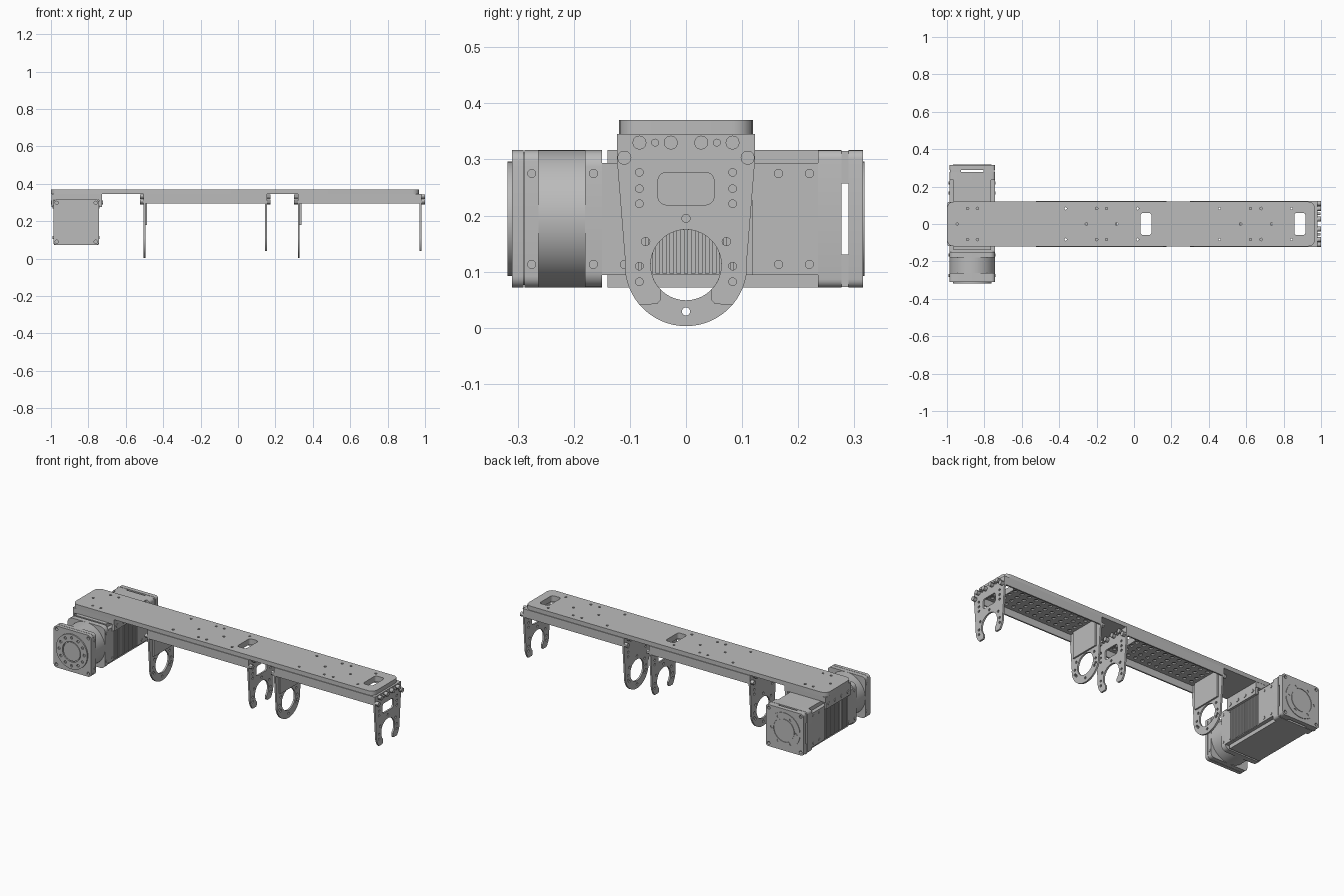
import bpy, bmesh, math
from mathutils import Matrix, Vector

if "Cube" in bpy.data.objects:
    bpy.data.objects.remove(bpy.data.objects["Cube"])

grey = bpy.data.materials.new("light_grey_metal")
grey.use_nodes = True
grey.diffuse_color = (0.5, 0.5, 0.5, 1)
grey.node_tree.nodes["Principled BSDF"].inputs["Base Color"].default_value = (0.5, 0.5, 0.5, 1)

parts = []
# Local u, v, normal directions for a sheet facing each axis
FRAMES = {
    "x": ((0, 1, 0), (0, 0, 1), (1, 0, 0)),
    "y": ((1, 0, 0), (0, 0, 1), (0, -1, 0)),
    "z": ((1, 0, 0), (0, 1, 0), (0, 0, 1)),
}


def frame(axis):
    return Matrix(FRAMES[axis]).transposed().to_4x4()


def finish(name, bm):
    bmesh.ops.remove_doubles(bm, verts=bm.verts, dist=1e-5)
    bmesh.ops.recalc_face_normals(bm, faces=bm.faces)
    mesh = bpy.data.meshes.new(name)
    bm.to_mesh(mesh)
    bm.free()
    mesh.materials.clear()
    mesh.materials.append(grey)
    obj = bpy.data.objects.new(name, mesh)
    bpy.context.collection.objects.link(obj)
    parts.append(obj)
    return obj


def circle(u, v, r, n=12):
    return arc(u, v, r, 0, 360 * (n - 1) / n, n)


def arc(u, v, r, a, b, n):
    angles = [math.radians(a + (b - a) * i / (n - 1)) for i in range(n)]
    return [(u + r * math.cos(t), v + r * math.sin(t)) for t in angles]


def rounded(u0, u1, v0, v1, r):
    corners = [(u1 - r, v1 - r), (u0 + r, v1 - r), (u0 + r, v0 + r), (u1 - r, v0 + r)]
    return [p for i, c in enumerate(corners) for p in arc(*c, r, 90 * i, 90 * i + 90, 6)]


def sheet(name, loops, axis, lo, hi):
    """Extrude an outline with holes between two positions on an axis."""
    curve = bpy.data.curves.new(name, "CURVE")
    curve.dimensions, curve.fill_mode = "2D", "BOTH"
    curve.extrude = (hi - lo) / 2
    for loop in loops:
        spline = curve.splines.new("POLY")
        spline.points.add(len(loop) - 1)
        for point, (u, v) in zip(spline.points, loop):
            point.co = (u, v, 0, 1)
        spline.use_cyclic_u = True
    temp = bpy.data.objects.new(name + "_outline", curve)
    bpy.context.collection.objects.link(temp)
    graph = bpy.context.evaluated_depsgraph_get()
    mesh = bpy.data.meshes.new_from_object(temp.evaluated_get(graph))
    bm = bmesh.new()
    bm.from_mesh(mesh)
    bpy.data.objects.remove(temp)
    bpy.data.meshes.remove(mesh)
    bm.transform(frame(axis))
    bmesh.ops.translate(bm, verts=bm.verts, vec=Vector(FRAMES["xyz"["xyz".index(axis)]][2]) * 0)
    shift = Vector((0, 0, 0))
    shift["xyz".index(axis)] = (lo + hi) / 2
    bmesh.ops.translate(bm, verts=bm.verts, vec=shift)
    return finish(name, bm)


def boxes(name, spans):
    bm = bmesh.new()
    for x0, x1, y0, y1, z0, z1 in spans:
        mat = Matrix.Translation(((x0 + x1) / 2, (y0 + y1) / 2, (z0 + z1) / 2))
        bmesh.ops.create_cube(bm, size=1, matrix=mat @ Matrix.Diagonal((x1 - x0, y1 - y0, z1 - z0, 1)))
    return finish(name, bm)


def cylinders(name, centres, axis, r, depth, n=12):
    bm = bmesh.new()
    for c in centres:
        bmesh.ops.create_cone(bm, cap_ends=True, segments=n, radius1=r, radius2=r,
                              depth=depth, matrix=Matrix.Translation(c) @ frame(axis))
    return finish(name, bm)


# Long top plate with slots and screw holes
SLOTS = [(0.035, 0.093), (0.857, 0.917)]
holes = [circle(x, s * 0.083, 0.007, 8) for s in (-1, 1)
         for x in (-0.89, -0.837, -0.365, -0.2, -0.147, 0.02, 0.457, 0.623, 0.68, 0.842)]
holes += [circle(x, 0, 0.007, 8) for x in (-0.945, -0.255, -0.093, 0.57, 0.735)]
slots = [rounded(a, b, -0.06, 0.06, 0.015) for a, b in SLOTS]
sheet("top_plate", [rounded(-1, 0.968, -0.119, 0.119, 0.035)] + slots + holes, "z", 0.345, 0.37)

# Bracket outlines
CZ, RO, RI = 0.112, 0.109, 0.063
SHOULDER = [(-0.123, 0.3), (-0.123, 0.34), (0.123, 0.34), (0.123, 0.3)]
ring_outline = SHOULDER + arc(0, CZ, RO, 5, -185, 40)
hook = arc(0, CZ, RO, 5, -40, 12) + [(0.052, 0.042), (0.045, 0.05)]
claw_outline = (SHOULDER + hook + arc(0, CZ, RI, -44, 224, 36)
                + [(-u, v) for u, v in reversed(hook)])
side_holes = [circle(s * 0.083, z, 0.007, 10) for s in (-1, 1)
              for z in (0.277, 0.248, 0.221, 0.11, 0.082)]
ring_holes = [circle(*p, 0.0075, 10) for p in arc(0, CZ, 0.083, 90, 390, 6)]
window = rounded(-0.05, 0.05, 0.219, 0.277, 0.015)
bolt_spots = [(s * y, z) for s in (-1, 1)
              for y, z in ((0.027, 0.33), (0.083, 0.33), (0.11, 0.303))]

# Two perforated channels, each with a ring bracket and a claw bracket
for label, x0, x1, slot in (("right", -0.505, 0.155, 0), ("left", 0.32, 0.98, 1)):
    a, b = SLOTS[slot]
    grid = [circle(x0 + 0.045 + 0.0475 * i, y, 0.011, 10)
            for i in range(13) for y in (-0.084, -0.042, 0, 0.042, 0.084)
            if not (a - 0.015 < x0 + 0.045 + 0.0475 * i < b + 0.015 and abs(y) < 0.08)]
    web = [(x0, -0.123), (x1, -0.123), (x1, 0.123), (x0, 0.123)]
    sheet(label + "_channel_web", [web, slots[slot]] + grid, "z", 0.336, 0.345)
    boxes(label + "_channel_flanges",
          [(x0, x1, -0.123, -0.115, 0.295, 0.34), (x0, x1, 0.115, 0.123, 0.295, 0.34)])
    sheet(label + "_ring_bracket",
          [ring_outline, circle(0, CZ, RI, 40)] + side_holes + ring_holes, "x", x0, x0 + 0.01)
    boxes(label + "_ring_backing", [(x0 + 0.01, x0 + 0.019, -0.09, 0.09, 0.18, 0.338)])
    sheet(label + "_claw_bracket",
          [claw_outline, window] + side_holes + ring_holes[:2] + ring_holes[-1:],
          "x", x1 - 0.01, x1)
    for end, x in (("ring", x0 - 0.008), ("claw", x1 + 0.008)):
        cylinders(f"{label}_{end}_bolts", [(x, y, z) for y, z in bolt_spots], "x", 0.0125, 0.024)
        cylinders(f"{label}_{end}_pins", [(x, s * 0.055, 0.33) for s in (-1, 1)], "x", 0.007, 0.018)

# Motor, running front to back under the plate
MX, MZ, H = -0.865, 0.194, 0.1225


def square(half, r):
    return rounded(MX - half, MX + half, MZ - half, MZ + half, r)


def motor_box(hx, hz, y0, y1):
    return (MX - hx, MX + hx, y0, y1, MZ - hz, MZ + hz)


SIGNS = [(i, j) for i in (-1, 1) for j in (-1, 1)]
corner_holes = [circle(MX + i * 0.104, MZ + j * 0.104, 0.009) for i, j in SIGNS]
dial = [circle(MX, MZ, 0.102, 48), circle(MX, MZ, 0.06, 32)]
dial_holes = [circle(*p, 0.008, 10) for p in arc(MX, MZ, 0.082, 0, 330, 12)]

sheet("motor_front_face", [square(H, 0.02)] + corner_holes, "y", -0.31, -0.29)
sheet("motor_front_collar", [square(H, 0.02)], "y", -0.288, -0.263)
sheet("motor_front_spacer", [square(0.118, 0.02)], "y", -0.29, -0.288)
sheet("motor_output_dial", dial + dial_holes, "y", -0.318, -0.31)
cylinders("motor_output_hub", [(MX, -0.31, MZ)], "y", 0.055, 0.012, 32)
cylinders("motor_drum", [(MX, -0.22, MZ)], "y", H, 0.09, 64)
sheet("motor_shoulder", [square(H, 0.03)], "y", -0.18, -0.15)
boxes("motor_body", [motor_box(0.118, 0.1, -0.15, 0.235), motor_box(0.1, H, -0.14, 0.235)])
ribs = []
for i in range(17):
    y = -0.1 + i * 0.0125
    ribs += [motor_box(H, 0.097, y - 0.004, y + 0.004)]
boxes("motor_ribs", ribs)
boxes("motor_side_rails", [motor_box(H, 0.1, 0.118, 0.235), motor_box(H, 0.1, -0.15, -0.108)])

# Rear cap held off by four corner posts, leaving an open slot
sheet("motor_rear_collar", [square(H, 0.015)], "y", 0.235, 0.277)
boxes("motor_rear_posts", [
    (MX + i * 0.09 - 0.03, MX + i * 0.09 + 0.03, 0.277, 0.29,
     MZ + j * 0.092 - 0.029, MZ + j * 0.092 + 0.029) for i, j in SIGNS])
sheet("motor_rear_face", [square(H, 0.015)] + corner_holes, "y", 0.29, 0.315)
sheet("motor_rear_dial", [dial[0], circle(MX, MZ, 0.07, 32)] + dial_holes[::2], "y", 0.315, 0.318)
cylinders("motor_rear_hub", [(MX, 0.315, MZ)], "y", 0.064, 0.006, 32)

# Screws along both sides of the motor
cylinders("motor_side_screws",
          [(MX + s * H, y, MZ + j * 0.081) for s, j in SIGNS
           for y in (-0.275, -0.165, -0.11, 0.165, 0.22)], "x", 0.008, 0.006)

# Saddle joining motor to plate
boxes("motor_saddle", [(-0.995, -0.727, -0.118, 0.118, 0.314, 0.345),
                       (-0.996, -0.987, -0.115, 0.115, 0.275, 0.345),
                       (-0.743, -0.727, -0.115, 0.115, 0.275, 0.345)])
cylinders("motor_saddle_screws", [(x, y, 0.3) for x in (-0.996, -0.727)
                                  for y in (-0.09, -0.03, 0.03, 0.09)], "x", 0.01, 0.008)

# Smooth the round walls and keep edges crisp
bpy.ops.object.select_all(action="DESELECT")
for obj in parts:
    obj.select_set(True)
bpy.context.view_layer.objects.active = parts[0]
bpy.ops.object.shade_smooth_by_angle(angle=math.radians(30))
